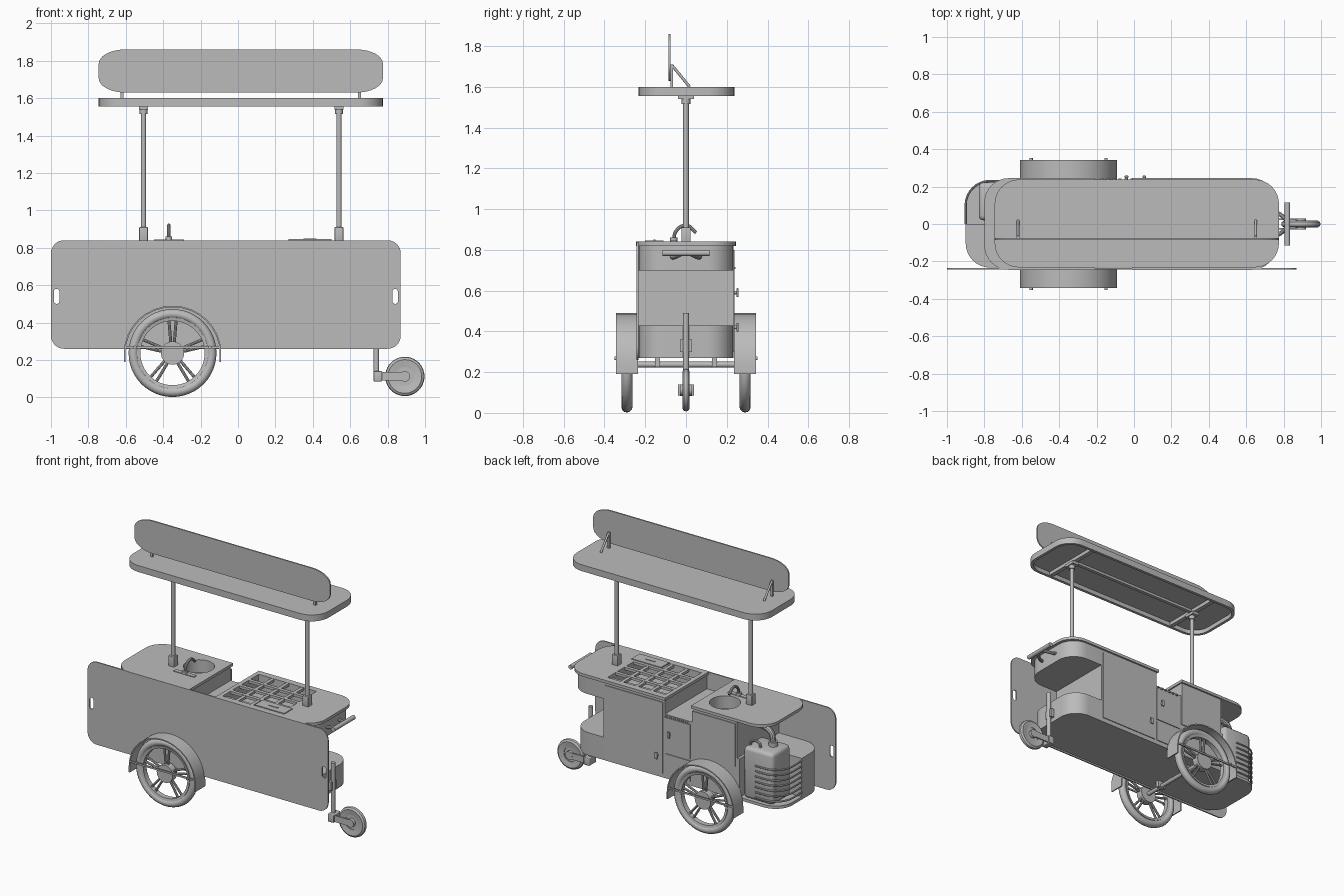
import bpy, bmesh, math
from mathutils import Vector

cube = bpy.data.objects.get("Cube")
if cube:
    bpy.data.objects.remove(cube, do_unlink=True)

grey = bpy.data.materials.new("plain_grey")
grey.use_nodes = True
grey.diffuse_color = (0.5, 0.5, 0.5, 1)
grey.node_tree.nodes["Principled BSDF"].inputs["Base Color"].default_value = (0.5, 0.5, 0.5, 1)
parts = []


def finish(name, bm):
    bmesh.ops.recalc_face_normals(bm, faces=bm.faces)
    mesh = bpy.data.meshes.new(name)
    bm.to_mesh(mesh)
    bm.free()
    mesh.materials.append(grey)
    ob = bpy.data.objects.new(name, mesh)
    bpy.context.collection.objects.link(ob)
    parts.append(ob)
    return ob


def outline(x0, x1, y0, y1, left=0.0, right=0.0, tall=1.0, steps=8):
    """Rectangle with rounded left and right ends; tall scales the corner height."""
    pts = []
    for cx, cy, r, start in ((x1, y1, right, 0), (x0, y1, left, 1), (x0, y0, left, 2), (x1, y0, right, 3)):
        sx, sy = (1 if cx == x1 else -1), (1 if cy == y1 else -1)
        if r == 0:
            pts.append((cx, cy))
            continue
        for i in range(steps + 1):
            a = (start + i / steps) * math.pi / 2
            pts.append((cx - sx * r + r * math.cos(a), cy - sy * r * tall + r * tall * math.sin(a)))
    return pts


def prism(name, pts, lo, hi, axis="z"):
    bm = bmesh.new()
    def place(p, w):
        return (p[0], p[1], w) if axis == "z" else (p[0], w, p[1])
    a = [bm.verts.new(place(p, lo)) for p in pts]
    b = [bm.verts.new(place(p, hi)) for p in pts]
    bm.faces.new(a)
    bm.faces.new(b)
    for i in range(len(pts)):
        j = (i + 1) % len(pts)
        bm.faces.new((a[i], a[j], b[j], b[i]))
    return finish(name, bm)


def box(name, x0, x1, y0, y1, z0, z1, bevel=0):
    ob = prism(name, outline(x0, x1, y0, y1), z0, z1)
    if bevel:
        bm = bmesh.new()
        bm.from_mesh(ob.data)
        bmesh.ops.bevel(bm, geom=bm.edges[:], offset=bevel, segments=3, profile=0.5, affect="EDGES")
        bm.to_mesh(ob.data)
        bm.free()
    return ob


def rod(name, p, q, r, sides=20):
    p, q = Vector(p), Vector(q)
    bm = bmesh.new()
    m = (q - p).to_track_quat("Z", "Y").to_matrix().to_4x4()
    m.translation = (p + q) / 2
    bmesh.ops.create_cone(bm, cap_ends=True, segments=sides, radius1=r, radius2=r, depth=(q - p).length, matrix=m)
    return finish(name, bm)


def lathe(name, profile, centre, closed=True, sides=40):
    """Spin (radius, offset) points about the y axis."""
    bm = bmesh.new()
    rings = []
    for i in range(sides):
        a = 2 * math.pi * i / sides
        rings.append([bm.verts.new((centre[0] + r * math.cos(a), centre[1] + o, centre[2] + r * math.sin(a))) for r, o in profile])
    n = len(profile)
    for i in range(sides):
        s, t = rings[i], rings[(i + 1) % sides]
        for k in range(n):
            bm.faces.new((s[k], s[(k + 1) % n], t[(k + 1) % n], t[k]))
    return finish(name, bm)


def pipe(name, pts, r, smooth=True):
    curve = bpy.data.curves.new(name, "CURVE")
    curve.dimensions = "3D"
    curve.bevel_depth, curve.bevel_resolution, curve.use_fill_caps = r, 3, True
    sp = curve.splines.new("BEZIER" if smooth else "POLY")
    knots = sp.bezier_points if smooth else sp.points
    knots.add(len(pts) - 1)
    for k, p in zip(knots, pts):
        if smooth:
            k.co, k.handle_left_type, k.handle_right_type = p, "AUTO", "AUTO"
        else:
            k.co = (*p, 1)
    tmp = bpy.data.objects.new(name, curve)
    bm = bmesh.new()
    bpy.context.collection.objects.link(tmp)
    bm.from_mesh(tmp.evaluated_get(bpy.context.evaluated_depsgraph_get()).to_mesh())
    bpy.data.objects.remove(tmp)
    return finish(name, bm)


def cut(ob, cutter):
    mod = ob.modifiers.new("cut", "BOOLEAN")
    mod.operation, mod.solver, mod.object = "DIFFERENCE", "EXACT", cutter
    bpy.context.view_layer.objects.active = ob
    bpy.ops.object.modifier_apply(modifier=mod.name)
    parts.remove(cutter)
    bpy.data.objects.remove(cutter)


# Front panel with two hand slots
panel = prism("front_panel", outline(-1, 0.87, 0.26, 0.84, 0.07, 0.07), -0.243, -0.234, "y")
for x in (-0.97, 0.84):
    cut(panel, prism("slot", outline(x - 0.015, x + 0.015, 0.5, 0.58, 0.0149, 0.0149), -0.3, -0.2, "y"))

# Lower body, with a pocket for the water can
base = prism("base_box", outline(-0.9, 0.72, -0.233, 0.233, 0.13, 0.13), 0.27, 0.43)
rear_block = prism("rear_base_block", outline(-0.9, -0.56, -0.233, 0.233, 0.13, 0), 0.43, 0.56)
for ob in (base, rear_block):
    cut(ob, box("pocket", -1, -0.58, 0.0, 0.3, 0.29, 0.7))

# Middle body with its serving notch, and the overhanging end
body = prism("middle_body", [(-0.56, 0.43), (0.48, 0.43), (0.48, 0.82), (0, 0.82), (0, 0.72), (-0.22, 0.72),
                             (-0.22, 0.82), (-0.56, 0.82)], -0.233, 0.233, "y")
end_box = prism("end_box", outline(0.48, 0.74, -0.233, 0.233, 0, 0.13), 0.70, 0.82)

# Counter tops
counter = prism("sink_counter", outline(-0.8, -0.21, -0.245, 0.245, 0.13, 0), 0.82, 0.84)
food_counter = prism("food_counter", outline(-0.01, 0.76, -0.245, 0.245, 0, 0.13), 0.82, 0.84)
for ob in (body, food_counter):
    cut(ob, box("well", 0.02, 0.47, -0.2, 0.2, 0.73, 0.9))
for ob in (body, counter):
    cut(ob, rod("bowl", (-0.36, 0.08, 0.75), (-0.36, 0.08, 0.9), 0.1, 32))

# Pan rails and lids over the food well
for y in (-0.1, 0.0, 0.1):
    box("long_rail", 0.02, 0.47, y - 0.012, y + 0.012, 0.822, 0.84)
for x in (0.13, 0.245, 0.36):
    box("cross_rail", x - 0.012, x + 0.012, -0.2, 0.2, 0.82, 0.838)
box("pan_lid", 0.27, 0.5, -0.2, -0.11, 0.838, 0.846)
box("pan_lid_handle", 0.35, 0.42, -0.16, -0.15, 0.846, 0.85)
for y in (-0.15, -0.05, 0.05, 0.15):
    box("pan_slat", 0.02, 0.47, y - 0.008, y + 0.008, 0.80, 0.815)

# Tap
rod("tap_base", (-0.37, -0.06, 0.84), (-0.37, -0.06, 0.86), 0.018)
pipe("tap", [(-0.37, -0.06, 0.84), (-0.37, -0.05, 0.89), (-0.37, 0.0, 0.92), (-0.37, 0.05, 0.885)], 0.009)
box("tap_plate", -0.45, -0.29, -0.075, -0.045, 0.84, 0.845)

# Doors and knobs on the back
box("tall_door", 0.015, 0.465, 0.233, 0.239, 0.30, 0.80)
box("upper_door", -0.2, 0.0, 0.233, 0.239, 0.46, 0.70)
box("wide_door", -0.55, -0.215, 0.233, 0.239, 0.50, 0.80)
box("lower_drawer", -0.2, 0.0, 0.233, 0.239, 0.30, 0.445)
for x, z in ((-0.04, 0.59), (0.055, 0.42)):
    rod("knob_stem", (x, 0.235, z), (x, 0.25, z), 0.008)
    box("knob", x - 0.01, x + 0.01, 0.248, 0.258, z - 0.022, z + 0.022, 0.003)
for i in range(6):
    x = -0.18 + i * 0.032
    box("vent_slat", x, x + 0.016, 0.233, 0.243, 0.705, 0.715)

# Water can, its handle, drain hose and corner guard bars
box("water_can", -0.83, -0.6, 0.02, 0.222, 0.29, 0.65, 0.025)
rod("can_cap", (-0.75, 0.1, 0.64), (-0.75, 0.1, 0.68), 0.03)
pipe("can_handle", [(-0.7, 0.17, 0.645), (-0.69, 0.17, 0.675), (-0.63, 0.17, 0.675), (-0.62, 0.17, 0.645)], 0.009)
pipe("drain_hose", [(-0.55, 0.1, 0.765), (-0.66, 0.1, 0.765), (-0.73, 0.1, 0.74), (-0.75, 0.1, 0.67)], 0.02)
for i in range(7):
    z = 0.32 + i * 0.037
    arc = [(-0.77 + 0.13 * math.cos(a), 0.1 + 0.13 * math.sin(a), z)
           for a in [math.pi / 2 * (1 + k / 8) for k in range(9)]]
    pipe("corner_guard", [(-0.7, 0.23, z)] + arc + [(-0.9, 0.0, z)], 0.006, False)

# Posts, canopy and sign
for x in (-0.505, 0.54):
    box("post_socket", x - 0.023, x + 0.023, -0.023, 0.023, 0.835, 0.91, 0.004)
    rod("post", (x, 0, 0.84), (x, 0, 1.58), 0.014)
    rod("post_collar", (x, 0, 1.515), (x, 0, 1.545), 0.021)
    box("post_head", x - 0.025, x + 0.025, -0.04, 0.04, 1.54, 1.56)
    box("canopy_crossbar", x - 0.015, x + 0.015, -0.215, 0.215, 1.56, 1.585)
canopy = prism("canopy", outline(-0.745, 0.775, -0.232, 0.238, 0.13, 0.13), 1.555, 1.6)
cut(canopy, prism("canopy_recess", outline(-0.725, 0.755, -0.212, 0.218, 0.11, 0.11), 1.5, 1.585))
box("canopy_long_bar", -0.5, 0.54, -0.012, 0.012, 1.568, 1.587)
prism("sign_board", outline(-0.745, 0.775, 1.63, 1.86, 0.14, 0.14, 0.55), -0.086, -0.076, "y")
for x in (-0.62, 0.65):
    box("sign_upright", x - 0.008, x + 0.008, -0.076, -0.064, 1.6, 1.71)
    rod("sign_strut", (x, -0.068, 1.705), (x, 0.018, 1.6), 0.007)

# Main wheels, fenders and axle
AX, AZ = -0.35, 0.237
for s in (-1, 1):
    y = s * 0.29
    ring = [(2 * math.pi * k / 12) for k in range(12)]
    lathe("tyre", [(0.209 + 0.026 * math.cos(a), 0.027 * math.sin(a)) for a in ring], (AX, y, AZ), sides=48)
    lathe("rim", [(0.172, -0.018), (0.19, -0.022), (0.19, 0.022), (0.172, 0.018)], (AX, y, AZ), sides=48)
    rod("hub", (AX, y - 0.025, AZ), (AX, y + 0.025, AZ), 0.062, 32)
    for k in range(5):
        a = math.pi / 2 + k * 2 * math.pi / 5
        for d in (-0.11, 0.11):
            p, q = a + d * 1.6, a + d
            rod("spoke", (AX + 0.05 * math.cos(p), y, AZ + 0.05 * math.sin(p)),
                (AX + 0.178 * math.cos(q), y, AZ + 0.178 * math.sin(q)), 0.008, 8)
    hoop = []
    for r, angles in ((0.0, range(17)), (0.008, range(16, -1, -1))):
        row = [(AX + (0.26 - r) * math.cos(math.pi * k / 16), AZ + (0.253 - r) * math.sin(math.pi * k / 16)) for k in angles]
        first, last = row[0][0], row[-1][0]
        hoop += [(first, 0.19)] + row + [(last, 0.19)]
    prism("fender", hoop, min(s * 0.235, s * 0.343), max(s * 0.235, s * 0.343), "y")
    lo, hi = sorted((s * 0.335, s * 0.343))
    box("fender_brace", AX - 0.256, AX + 0.256, lo, hi, 0.262, 0.274)
    for dx in (-0.2, 0.2):
        rod("fender_bolt", (AX + dx, s * 0.335, 0.268), (AX + dx, s * 0.352, 0.268), 0.009, 12)
rod("axle", (AX, -0.3, AZ), (AX, 0.3, AZ), 0.014)
for y in (-0.14, 0.14):
    box("axle_mount", AX - 0.03, AX + 0.03, y - 0.012, y + 0.012, 0.225, 0.27)

# Guide wheel on its column
rod("guide_column", (0.74, 0, 0.09), (0.74, 0, 0.49), 0.015)
box("guide_clamp", 0.715, 0.745, -0.03, 0.03, 0.30, 0.36)
box("guide_foot", 0.725, 0.77, -0.04, 0.04, 0.085, 0.14, 0.005)
for y in (-0.025, 0.025):
    box("guide_fork", 0.75, 0.905, y - 0.004, y + 0.004, 0.09, 0.135)
lathe("guide_tyre", [(0.05, -0.012), (0.09, -0.018), (0.102, -0.01), (0.105, 0), (0.102, 0.01), (0.09, 0.018), (0.05, 0.012)],
      (0.892, 0, 0.112))
rod("guide_hub", (0.892, -0.03, 0.112), (0.892, 0.03, 0.112), 0.028)
rod("guide_disc", (0.892, -0.008, 0.112), (0.892, 0.008, 0.112), 0.06)

# Push handle
rod("push_handle", (0.82, -0.115, 0.785), (0.82, 0.115, 0.785), 0.015)
for s in (-1, 1):
    pipe("handle_arm", [(0.73, s * 0.07, 0.765), (0.775, s * 0.055, 0.765), (0.82, s * 0.015, 0.785)], 0.011)

# Smooth round parts, keep edges sharp
bpy.ops.object.select_all(action="DESELECT")
for ob in parts:
    ob.select_set(True)
bpy.context.view_layer.objects.active = parts[0]
bpy.ops.object.shade_smooth_by_angle(angle=math.radians(35))
